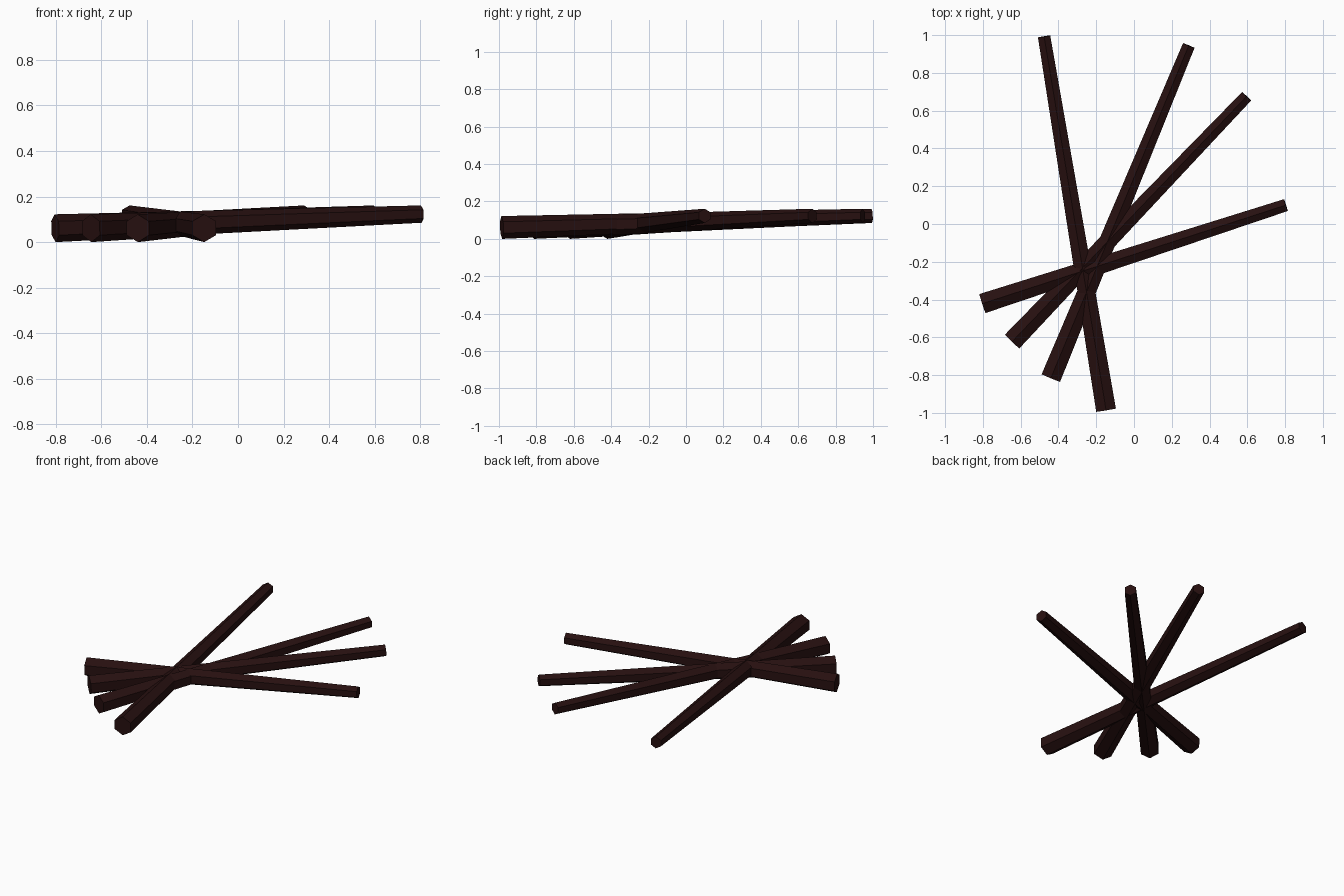
import bpy, bmesh
from mathutils import Vector, Matrix
from math import cos, sin, pi

if "Cube" in bpy.data.objects:
    bpy.data.objects.remove(bpy.data.objects["Cube"])

wood = bpy.data.materials.new("dark brown wood")
wood.diffuse_color = (0.02, 0.005, 0.005, 1)
wood.use_nodes = True
wood.node_tree.nodes["Principled BSDF"].inputs["Base Color"].default_value = wood.diffuse_color

THICK_R, THIN_R = 0.061, 0.038   # corner radii of the hexagon ends
THICK_Z, THIN_Z = 0.061, 0.123   # heights of the end centres


def stick(name, thick, thin):
    """Tapered hexagonal stick, one corner pointing straight up."""
    a, b = Vector((*thick, THICK_Z)), Vector((*thin, THIN_Z))
    axis = (b - a).normalized()
    side = axis.cross(Vector((0, 0, 1))).normalized()
    up = side.cross(axis)
    bm = bmesh.new()
    rings = [[bm.verts.new(c + r * (side * sin(i * pi / 3) + up * cos(i * pi / 3)))
              for i in range(6)] for c, r in ((a, THICK_R), (b, THIN_R))]
    for i in range(6):
        j = (i + 1) % 6
        bm.faces.new((rings[0][i], rings[0][j], rings[1][j], rings[1][i]))
    for ring in rings:
        bm.faces.new(ring)
    bmesh.ops.recalc_face_normals(bm, faces=bm.faces)
    mesh = bpy.data.meshes.new(name)
    bm.to_mesh(mesh)
    bm.free()
    mesh.materials.append(wood)
    bpy.context.collection.objects.link(bpy.data.objects.new(name, mesh))


# Four sticks fanned out around a shared crossing point: (thick end, thin end)
ends = [
    ((-0.148, -0.985), (-0.476, 0.993)),
    ((-0.440, -0.815), (0.290, 0.945)),
    ((-0.645, -0.622), (0.596, 0.676)),
    ((-0.802, -0.421), (0.804, 0.100)),
]
for n, (thick, thin) in enumerate(ends, 1):
    stick(f"stick_{n}", thick, thin)
